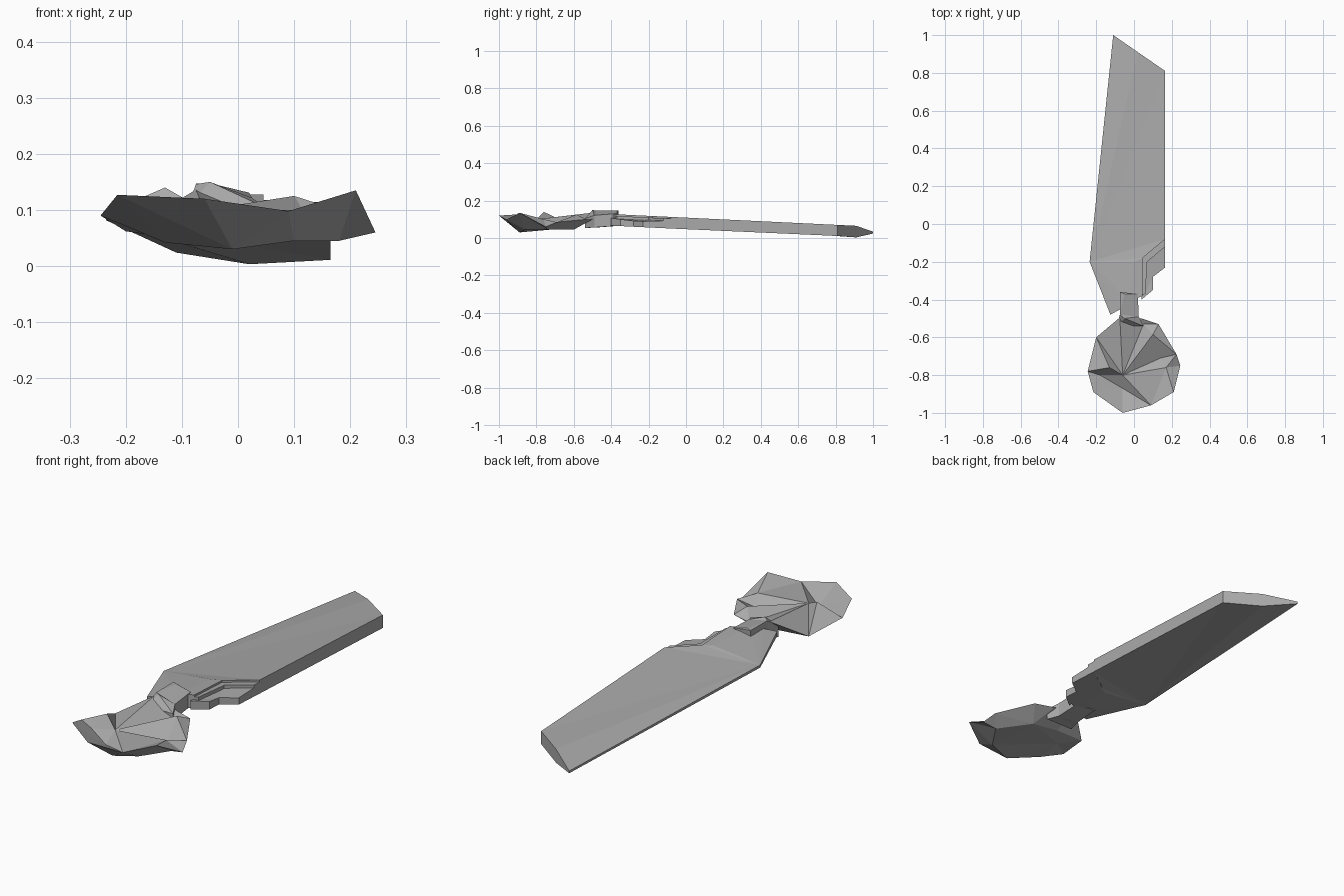
import bpy
import bmesh
from mathutils import Vector
from mathutils.geometry import delaunay_2d_cdt

default_cube = bpy.data.objects.get("Cube")
if default_cube:
    bpy.data.objects.remove(default_cube, do_unlink=True)

# One plain worn metal colour
metal = bpy.data.materials.new("dull_grey_metal")
metal.use_nodes = True
grey = (0.4, 0.4, 0.4, 1)
metal.diffuse_color = grey
metal.node_tree.nodes["Principled BSDF"].inputs["Base Color"].default_value = grey


def add_sheet(bm, outline, inner, creases):
    """Triangulate an outline in plan, with inner points and crease edges."""
    points = outline + inner
    count = len(outline)
    edges = [(i, (i + 1) % count) for i in range(count)] + creases
    flat = [Vector(p[:2]) for p in points]
    coords, _, faces, origin, _, _ = delaunay_2d_cdt(flat, edges, [], 1, 1e-5)
    verts = []
    for co, source in zip(coords, origin):
        z = points[source[0]][2] if source else 0.08
        verts.append(bm.verts.new((co.x, co.y, z)))
    for face in faces:
        bm.faces.new([verts[i] for i in face])


def shell(name, top, bottom, top_inner=(), bottom_inner=(), creases=(), sharp=20):
    """Closed solid between a top sheet and a bottom sheet of equal outline."""
    bm = bmesh.new()
    add_sheet(bm, top, list(top_inner), list(creases))
    add_sheet(bm, bottom, list(bottom_inner), [])
    count = len(top)
    for i in range(count):
        j = (i + 1) % count
        if top[i] != bottom[i] or top[j] != bottom[j]:
            wall = [bm.verts.new(p) for p in (top[i], top[j], bottom[j], bottom[i])]
            bm.faces.new(wall)
    bmesh.ops.remove_doubles(bm, verts=bm.verts, dist=0.0005)
    bmesh.ops.recalc_face_normals(bm, faces=bm.faces)
    mesh = bpy.data.meshes.new(name)
    bm.to_mesh(mesh)
    bm.free()
    mesh.materials.append(metal)
    obj = bpy.data.objects.new(name, mesh)
    bpy.context.collection.objects.link(obj)
    return obj


def middle(y):
    """Height of the sloping centre plane of the blade."""
    return 0.078 - 0.048 * y


def slab(name, plan, inner=()):
    """Solid following the blade slope; plan entries are x, y, rise, drop."""
    def lift(points, side):
        return [(p[0], p[1], middle(p[1]) + (p[2] if side else -p[3])) for p in points]
    return shell(name, lift(plan, True), lift(plan, False),
                 lift(inner, True), lift(inner, False))


# Long blade: thick on its left edge, thin along its right edge
T = 0.031
slab("blade", [
    (-0.11, 1, 0.004, 0.006), (0.02, 0.91, T, T), (0.165, 0.81, T, 0.028),
    (0.165, -0.08, T, T), (0.045, -0.18, T, T), (0.045, -0.38, T, T),
    (-0.02, -0.41, T, T), (-0.07, -0.45, 0.022, 0.022),
    (-0.125, -0.48, 0.01, 0.01), (-0.235, -0.2, 0.006, 0.006)],
    [(0.0, -0.2, T, T)])

# Stepped flange beside the notch in the blade
slab("blade_step", [
    (0.165, -0.08, 0.012, T), (0.165, -0.23, 0, T), (0.1, -0.28, 0, T),
    (0.1, -0.35, 0.005, T), (0.04, -0.4, 0.01, T), (0.04, -0.17, 0.012, T)])
slab("blade_step_upper", [
    (0.165, -0.08, 0.022, 0), (0.165, -0.12, 0.022, 0), (0.07, -0.2, 0.022, 0),
    (0.06, -0.37, 0.022, 0), (0.04, -0.38, 0.022, 0), (0.04, -0.17, 0.022, 0)])

# Folded neck joining blade and bowl
slab("neck", [
    (-0.075, -0.36, 0.052, 0.03), (0.02, -0.37, 0.035, 0.03),
    (0.025, -0.49, 0.02, 0.045), (0.05, -0.54, 0, 0.05),
    (-0.09, -0.54, 0, 0.05), (-0.075, -0.48, 0.045, 0.045)],
    [(-0.05, -0.37, 0.052, 0.03), (-0.05, -0.5, 0.048, 0.045)])

# Crumpled bowl: jagged rim, folded inside and faceted underside
rim = [
    (-0.06, -1, 0.12), (0.09, -0.96, 0.098), (0.21, -0.89, 0.135),
    (0.245, -0.75, 0.06), (0.225, -0.69, 0.085), (0.13, -0.53, 0.1),
    (0.04, -0.5, 0.1), (-0.075, -0.495, 0.136), (-0.2, -0.6, 0.062),
    (-0.245, -0.78, 0.09), (-0.215, -0.89, 0.127)]
folds = [
    (-0.06, -0.8, 0.1), (0.1, -0.585, 0.125), (0.14, -0.71, 0.06),
    (-0.13, -0.76, 0.14), (-0.18, -0.8, 0.075), (-0.06, -0.87, 0.06),
    (0.17, -0.76, 0.1), (0.05, -0.53, 0.085)]
first = len(rim)
centre, peak, hollow, spike, dip, valley, ridge, pleat = range(first, first + len(folds))
creases = [
    (centre, peak), (centre, hollow), (peak, hollow), (centre, 8), (centre, spike),
    (spike, dip), (dip, valley), (valley, 1), (centre, 1), (hollow, ridge),
    (ridge, 1), (centre, 7), (peak, pleat), (spike, 8)]
base = [
    (-0.13, -0.8, 0.042), (-0.01, -0.89, 0.03), (0.1, -0.86, 0.045),
    (0.18, -0.74, 0.045), (0.08, -0.6, 0.045), (-0.05, -0.59, 0.055),
    (-0.12, -0.67, 0.05)]
shell("bowl", rim, rim, folds, base, creases)
